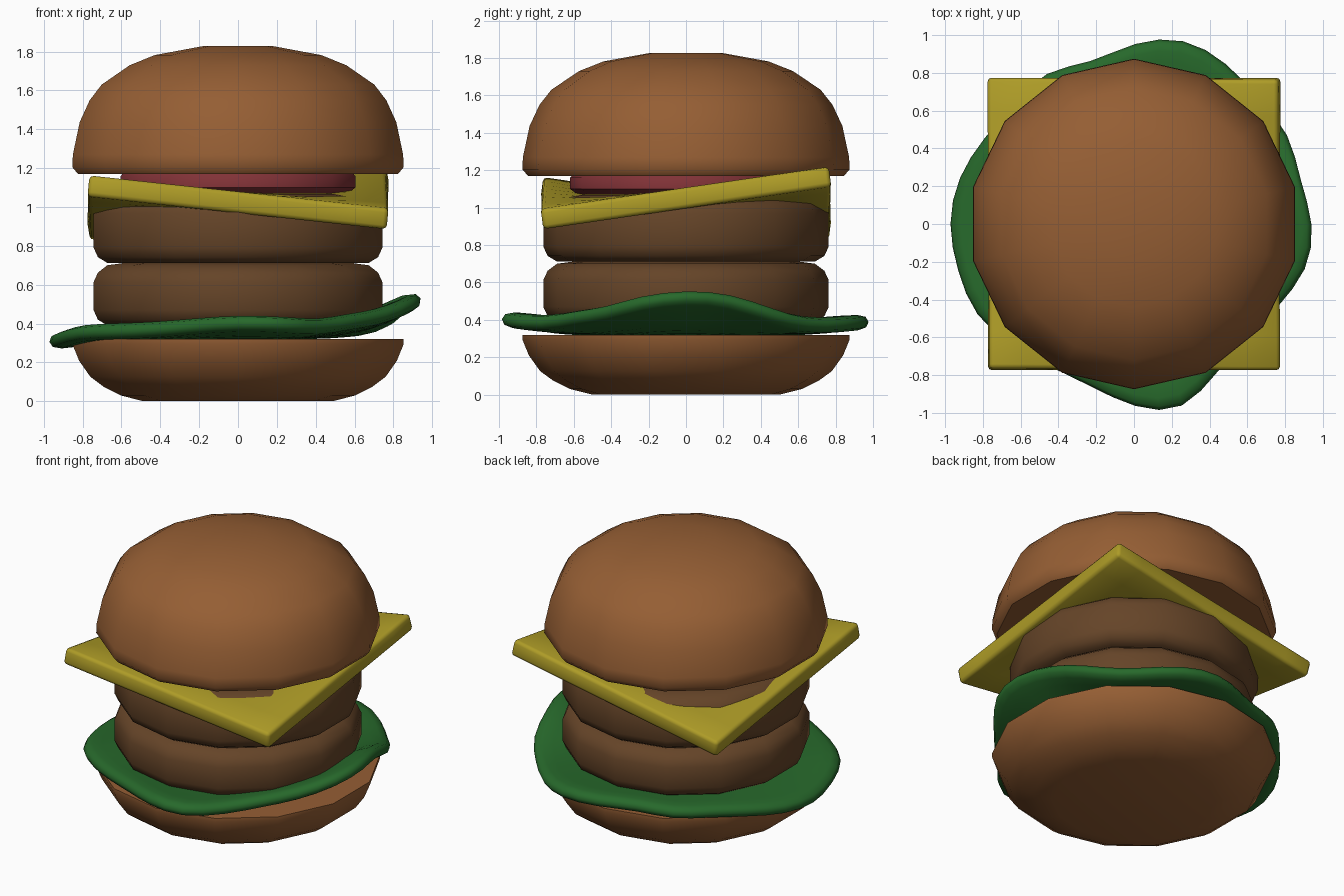
import bpy, bmesh, math

if "Cube" in bpy.data.objects:
    bpy.data.objects.remove(bpy.data.objects["Cube"])


def material(name, rgb):
    m = bpy.data.materials.new(name)
    m.diffuse_color = (*rgb, 1)
    m.use_nodes = True
    m.node_tree.nodes["Principled BSDF"].inputs["Base Color"].default_value = m.diffuse_color
    return m


BUN = material("toasted_bun", (0.30, 0.112, 0.034))
MEAT = material("grilled_meat", (0.13, 0.058, 0.021))
CHEESE = material("cheese_yellow", (0.42, 0.33, 0.02))
LEAF = material("leaf_green", (0.02, 0.14, 0.024))
TOMATO = material("tomato_red", (0.22, 0.032, 0.038))


def finish(bm, name, mat, angle=50):
    bmesh.ops.recalc_face_normals(bm, faces=bm.faces)
    mesh = bpy.data.meshes.new(name)
    bm.to_mesh(mesh)
    bm.free()
    ob = bpy.data.objects.new(name, mesh)
    bpy.context.collection.objects.link(ob)
    mesh.materials.append(mat)
    bpy.ops.object.select_all(action='DESELECT')
    ob.select_set(True)
    bpy.context.view_layer.objects.active = ob
    bpy.ops.object.shade_smooth_by_angle(angle=math.radians(angle))
    return ob


def bridge(bm, a, b):
    for i in range(len(a)):
        j = (i + 1) % len(a)
        bm.faces.new((a[i], a[j], b[j], b[i]))


def lathe(name, mat, profile, sides=14):
    """Capped round body from (radius, height) pairs, a corner on the y axis."""
    bm = bmesh.new()
    rings = []
    for r, z in profile:
        rings.append([bm.verts.new((r * math.sin(math.tau * i / sides),
                                    r * math.cos(math.tau * i / sides), z))
                      for i in range(sides)])
    for a, b in zip(rings, rings[1:]):
        bridge(bm, a, b)
    bm.faces.new(rings[0])
    bm.faces.new(rings[-1])
    return finish(bm, name, mat)


# Buns
lathe("bottom_bun", BUN, [(0.50, 0), (0.62, 0.03), (0.71, 0.075), (0.78, 0.126),
                          (0.84, 0.21), (0.875, 0.295), (0.875, 0.32)])
lathe("top_bun", BUN, [(0.845, 1.17), (0.875, 1.205), (0.872, 1.27), (0.836, 1.437),
                       (0.783, 1.55), (0.72, 1.63), (0.572, 1.73), (0.44, 1.782),
                       (0.187, 1.828)])


# Patties
def patty(name, z0, z1):
    lathe(name, MEAT, [(0.69, z0), (0.74, z0 + 0.03), (0.763, z0 + 0.08),
                       (0.763, z1 - 0.10), (0.74, z1 - 0.05), (0.69, z1 - 0.012),
                       (0.60, z1)])


patty("lower_patty", 0.39, 0.712)
patty("upper_patty", 0.712, 1.068)

# Tomato slice
lathe("tomato_slice", TOMATO, [(0.58, 1.07), (0.62, 1.10), (0.62, 1.16), (0.59, 1.19)])

# Cheese slice: square with two opposite corners drooping
bm = bmesh.new()
bmesh.ops.create_grid(bm, x_segments=8, y_segments=8, size=0.77)
for v in bm.verts:
    x, y = v.co.x / 0.77, v.co.y / 0.77
    v.co.z = 1.024 + 0.029 * x + 0.116 * x * y
cheese = finish(bm, "cheese_slice", CHEESE)
mod = cheese.modifiers.new("thickness", 'SOLIDIFY')
mod.thickness, mod.offset = 0.11, 0
mod = cheese.modifiers.new("soft_edges", 'BEVEL')
mod.width, mod.segments, mod.limit_method = 0.022, 2, 'ANGLE'
mod.angle_limit = math.radians(50)

# Lettuce: wavy leaf, (radius, height) of the rim every 15 degrees from +x
rim = [(.94, .54), (.89, .525), (.94, .43), (.92, .37), (.97, .375), (1.01, .39),
       (.95, .39), (.86, .38), (.93, .37), (.88, .36), (.90, .34), (.95, .31),
       (.97, .30), (.95, .32), (.96, .355), (.90, .36), (.86, .37), (.87, .39),
       (.96, .41), (1.02, .40), (.87, .38), (.85, .42), (.86, .44), (.94, .51)]
bm = bmesh.new()
rings = []
for f, w in ((0.4, 0), (0.75, 0.25), (0.9, 0.75), (1.025, 1)):
    ring = []
    for i, (r, z) in enumerate(rim):
        a = math.radians(15 * i)
        ring.append(bm.verts.new((f * r * math.cos(a), f * r * math.sin(a),
                                  0.36 + w * (z - 0.36))))
    rings.append(ring)
for a, b in zip(rings, rings[1:]):
    bridge(bm, a, b)
centre = bm.verts.new((0, 0, 0.36))
for i in range(24):
    bm.faces.new((centre, rings[0][i], rings[0][(i + 1) % 24]))
leaf = finish(bm, "lettuce_leaf", LEAF, 180)
mod = leaf.modifiers.new("thickness", 'SOLIDIFY')
mod.thickness, mod.offset = 0.085, 0
leaf.modifiers.new("soften", 'SUBSURF').levels = 1
leaf.modifiers["soften"].render_levels = 1
